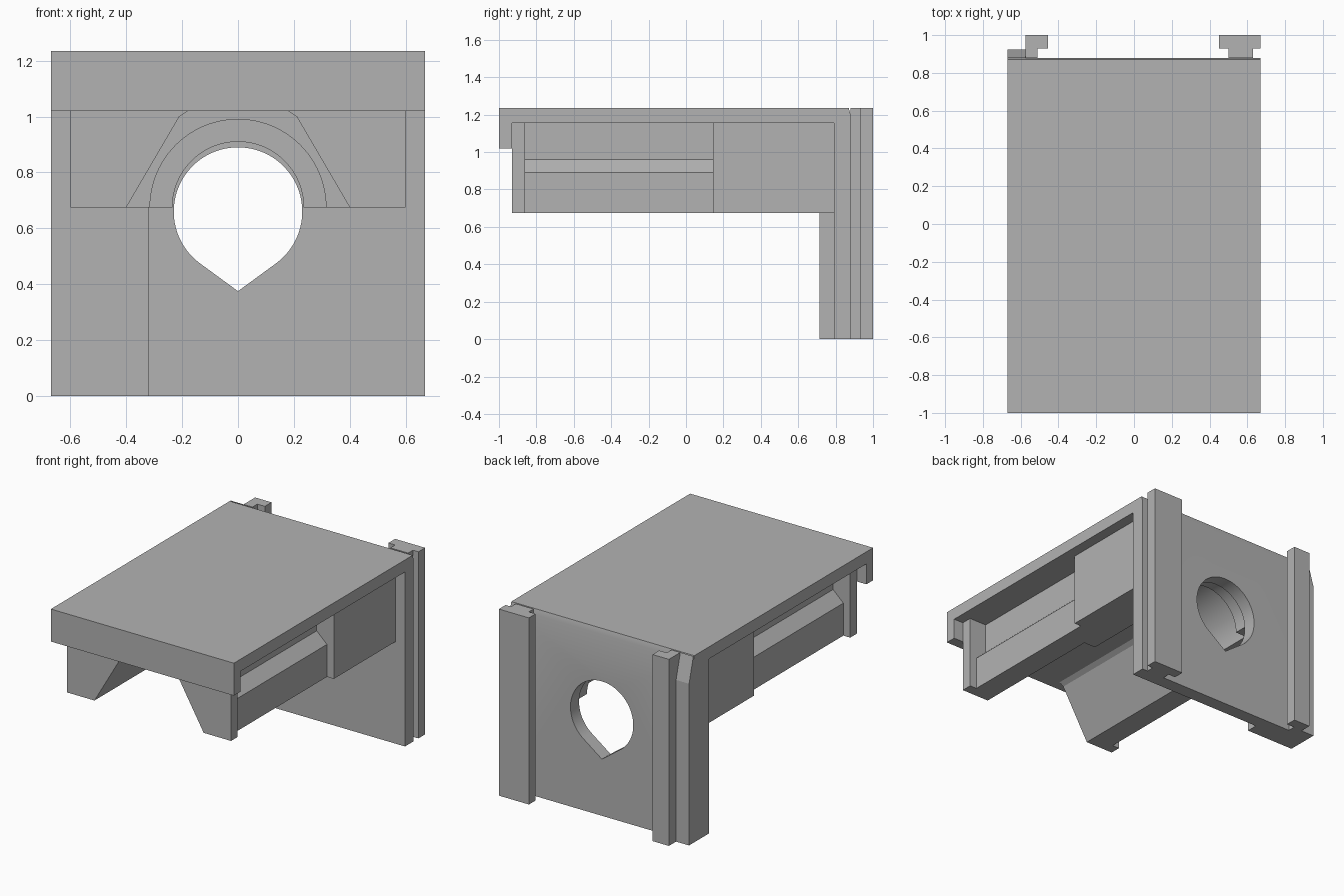
import bpy, bmesh
from math import sin, cos, pi
from mathutils import Vector

cube = bpy.data.objects.get("Cube")
if cube:
    bpy.data.objects.remove(cube, do_unlink=True)

grey = bpy.data.materials.new("plain_grey")
grey.use_nodes = True
colour = (0.45, 0.45, 0.45, 1)
grey.diffuse_color = colour
grey.node_tree.nodes["Principled BSDF"].inputs["Base Color"].default_value = colour


def prism(name, profile, axis, start, end):
    """Extrude a flat profile along x (profile yz), y (xz) or z (xy)."""
    place = {"x": lambda a, b: (start, a, b),
             "y": lambda a, b: (a, start, b),
             "z": lambda a, b: (a, b, start)}[axis]
    bm = bmesh.new()
    face = bm.faces.new([bm.verts.new(place(a, b)) for a, b in profile])
    new = bmesh.ops.extrude_face_region(bm, geom=[face], use_keep_orig=True)
    shift = Vector([end - start if axis == c else 0 for c in "xyz"])
    bmesh.ops.translate(bm, vec=shift,
                        verts=[g for g in new["geom"] if isinstance(g, bmesh.types.BMVert)])
    bmesh.ops.recalc_face_normals(bm, faces=bm.faces)
    mesh = bpy.data.meshes.new(name)
    bm.to_mesh(mesh)
    bm.free()
    mesh.materials.append(grey)
    ob = bpy.data.objects.new(name, mesh)
    bpy.context.collection.objects.link(ob)
    return ob


def smooth(ob):
    bpy.ops.object.select_all(action="DESELECT")
    ob.select_set(True)
    bpy.context.view_layer.objects.active = ob
    bpy.ops.object.shade_smooth_by_angle(angle=0.4)


def rect(a0, a1, b0, b1):
    return [(a0, b0), (a1, b0), (a1, b1), (a0, b1)]


def arc(radius, centre, first, last, steps=48):
    angles = [first + (last - first) * i / steps for i in range(steps + 1)]
    return [(radius * cos(t), centre + radius * sin(t)) for t in angles]


# Roof, front lip and back wall as one folded section
shell = prism("roof_and_back_wall",
              [(-1, 1.02), (-.93, 1.02), (-.93, 1.155), (.79, 1.155), (.79, 0),
               (.88, 0), (.88, 1.2), (.87, 1.235), (-1, 1.235)], "x", -.67, .67)

# Teardrop hole through the back wall
cutter = prism("hole_cutter", arc(.23, .66, -.3 * pi, 1.3 * pi, 72) + [(0, .375)],
               "y", .7, .95)
cutter.hide_render = True
cut = shell.modifiers.new("hole", "BOOLEAN")
cut.operation = "DIFFERENCE"
cut.solver = "EXACT"
cut.object = cutter
bpy.context.view_layer.objects.active = shell
bpy.ops.object.modifier_apply(modifier="hole")
bpy.data.objects.remove(cutter, do_unlink=True)
smooth(shell)

# Body under the roof: outer outlines and tunnel openings
FLOOR, CEILING = .675, 1.155
full_side = [(.6, FLOOR), (.6, CEILING)]
grooved_side = [(.55, FLOOR), (.55, .89), (.475, .96), (.475, CEILING)]
wedge = [(.4, FLOOR), (.21, 1.0), (.18, 1.02)]
wedge += [(-x, z) for x, z in reversed(wedge)]
wide_arch = arc(.315, FLOOR, 0, pi)
narrow_arch = arc(.235, FLOOR, 0, pi)

sections = [
    ("front_flange", full_side, wedge, -.93, -.86),
    ("grooved_body_front", grooved_side, wedge, -.86, 0),
    ("grooved_body_middle", grooved_side, wide_arch, 0, .145),
    ("rear_body", full_side, wide_arch, .145, .7),
    ("tunnel_collar", full_side, narrow_arch, .7, .79),
]
for name, side, tunnel, y0, y1 in sections:
    outline = side + [(-x, z) for x, z in reversed(side)]
    smooth(prism(name, outline + tunnel[::-1], "y", y0, y1))

# Thickened right part of the back wall
prism("wall_thickening", rect(-.67, -.32, .715, .79), "z", 0, 1.155)

# Rails on the back
prism("left_t_rail", [(.5, .88), (.63, .88), (.63, .93), (.67, .93), (.67, 1),
                      (.45, 1), (.45, .93), (.5, .93)], "z", 0, 1.235)
prism("right_hook_rail", [(-.575, .88), (-.51, .88), (-.51, .93), (-.455, .93),
                          (-.455, 1), (-.575, 1)], "z", 0, 1.235)
prism("right_edge_strip", [(.88, 0), (.925, 0), (.925, 1.07), (.88, 1.235)],
      "x", -.67, -.575)
